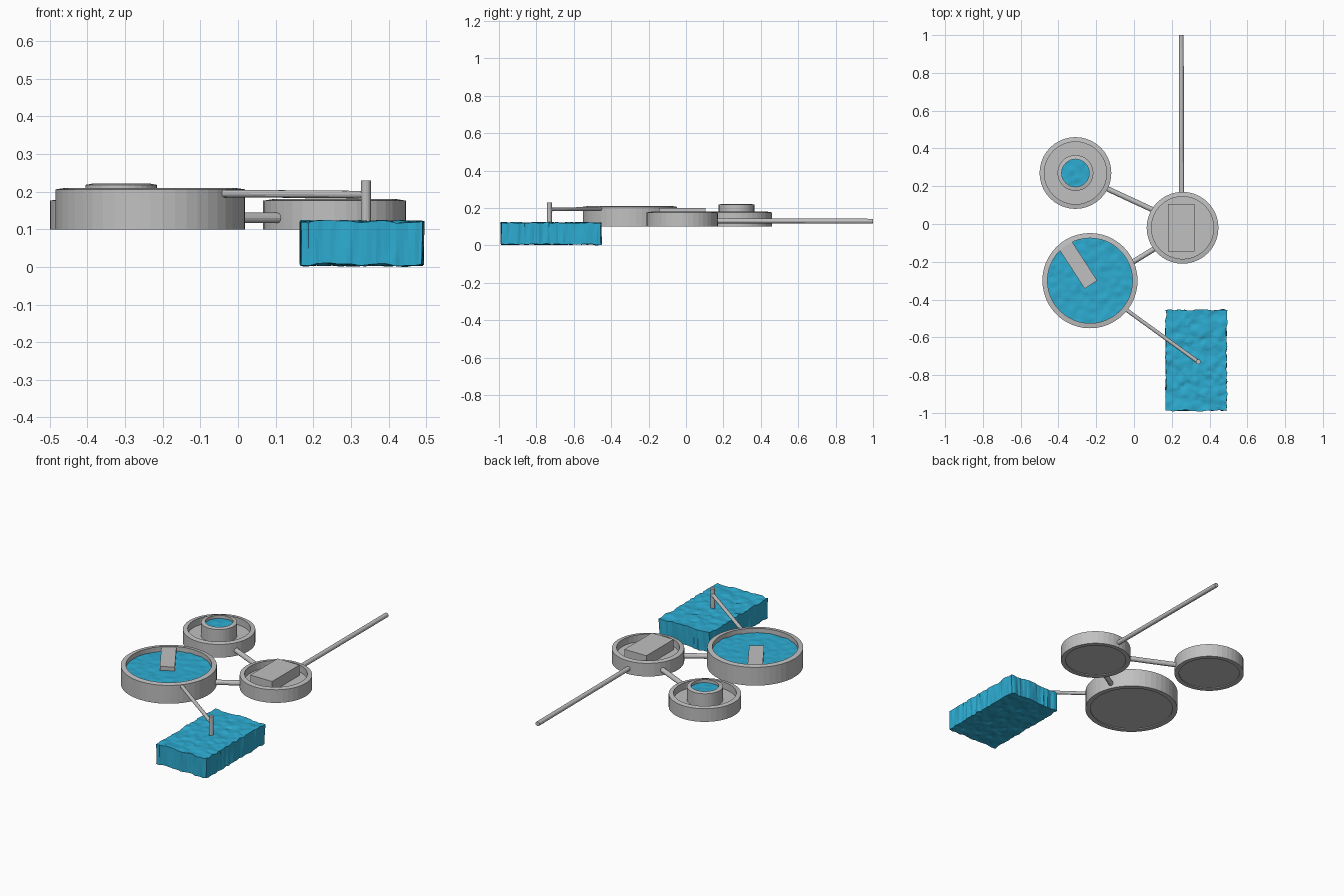
import bpy, bmesh, math
from mathutils import Vector, Matrix, noise

if "Cube" in bpy.data.objects:
    bpy.data.objects.remove(bpy.data.objects["Cube"])


def material(name, colour):
    m = bpy.data.materials.new(name)
    m.use_nodes = True
    m.diffuse_color = (*colour, 1)
    m.node_tree.nodes["Principled BSDF"].inputs["Base Color"].default_value = (*colour, 1)
    return m


CONCRETE = material("concrete grey", (0.53, 0.53, 0.53))
WATER = material("water blue", (0.026, 0.41, 0.64))


def finish(name, bm, mat):
    bmesh.ops.recalc_face_normals(bm, faces=bm.faces)
    mesh = bpy.data.meshes.new(name)
    bm.to_mesh(mesh)
    bm.free()
    mesh.materials.append(mat)
    ob = bpy.data.objects.new(name, mesh)
    bpy.context.collection.objects.link(ob)
    return ob


def tank(name, centre, outer, inner, base, floor, top, sides=40):
    """Open round tank turned from a wall and floor profile."""
    bm = bmesh.new()
    profile = [(0, floor), (inner, floor), (inner, top), (outer, top - 0.004),
               (outer, base), (inner, base), (inner, base + 0.005), (0, base + 0.005)]
    verts = [bm.verts.new((r, 0, z)) for r, z in profile]
    edges = [bm.edges.new(pair) for pair in zip(verts, verts[1:])]
    bmesh.ops.spin(bm, geom=verts + edges, cent=(0, 0, 0), axis=(0, 0, 1),
                   angle=math.tau, steps=sides, use_duplicate=False)
    bmesh.ops.remove_doubles(bm, verts=bm.verts, dist=1e-5)
    bmesh.ops.translate(bm, verts=bm.verts, vec=(*centre, 0))
    return finish(name, bm, CONCRETE)


def pipe(name, start, end, radius):
    a, b = Vector(start), Vector(end)
    turn = (b - a).to_track_quat("Z", "Y").to_matrix().to_4x4()
    bm = bmesh.new()
    bmesh.ops.create_cone(bm, cap_ends=True, segments=12, radius1=radius, radius2=radius,
                          depth=(b - a).length, matrix=Matrix.Translation((a + b) / 2) @ turn)
    return finish(name, bm, CONCRETE)


def block(name, centre, size, angle=0):
    bm = bmesh.new()
    bmesh.ops.create_cube(bm, size=1, matrix=Matrix.Translation(centre)
                          @ Matrix.Rotation(angle, 4, "Z") @ Matrix.Diagonal((*size, 1)))
    return finish(name, bm, CONCRETE)


def ripple(p):
    return noise.noise(Vector((p.x * 28, p.y * 28, 0.5)))


def pool(name, centre, radius, level, cells):
    """Rippled round water surface: a square grid rounded to a disc."""
    bm = bmesh.new()
    bmesh.ops.create_grid(bm, x_segments=cells, y_segments=cells, size=1)
    for v in bm.verts:
        x, y = v.co.x, v.co.y
        v.co = Vector((centre[0] + radius * x * math.sqrt(1 - y * y / 2),
                       centre[1] + radius * y * math.sqrt(1 - x * x / 2), level))
        v.co.z += 0.004 * ripple(v.co)
    return finish(name, bm, WATER)


# Three round tanks
aeration, settling, filter_pos = (-0.233, -0.3), (-0.31, 0.27), (0.257, -0.02)
tank("aeration_tank", aeration, 0.252, 0.225, 0.10, 0.13, 0.21, 48)
tank("settling_tank", settling, 0.19, 0.165, 0.10, 0.14, 0.18)
tank("settling_inner_ring", settling, 0.095, 0.073, 0.13, 0.15, 0.222, 32)
tank("filter_tank", filter_pos, 0.19, 0.165, 0.10, 0.14, 0.18)

# Water in the tanks
pool("aeration_water", aeration, 0.226, 0.183, 48)
pool("settling_water", settling, 0.074, 0.205, 20)

# Slab in the filter tank and plank over the aeration water
block("filter_slab", (0.25, -0.02, 0.168), (0.14, 0.25, 0.064))
block("aeration_plank", (-0.296, -0.216, 0.188), (0.079, 0.25, 0.036), math.radians(33))

# Pipes between the tanks, inlet and outlet
pipe("settling_pipe", (-0.16, 0.195, 0.13), (0.11, 0.07, 0.13), 0.014)
pipe("filter_pipe", (-0.02, -0.21, 0.13), (0.11, -0.13, 0.13), 0.014)
pipe("outlet_pipe", (0.252, 0.15, 0.131), (0.25, 1.0, 0.129), 0.013)
pipe("inlet_pipe", (-0.04, -0.455, 0.195), (0.34, -0.73, 0.192), 0.01)
pipe("inlet_riser", (0.34, -0.73, 0.06), (0.34, -0.73, 0.23), 0.013)

# Rough block of source water, with streaked sides and rippled top and bottom
bm = bmesh.new()
low, high = Vector((0.168, -0.988, 0.006)), Vector((0.49, -0.455, 0.12))
bmesh.ops.create_cube(bm, size=1, matrix=Matrix.Translation((low + high) / 2)
                      @ Matrix.Diagonal((*(high - low), 1)))
for axis, step in enumerate((0.0095, 0.0095, 0.02)):
    count = int((high[axis] - low[axis]) / step)
    for i in range(1, count):
        spot, normal = Vector(), Vector()
        spot[axis] = low[axis] + (high[axis] - low[axis]) * i / count
        normal[axis] = 1
        bmesh.ops.bisect_plane(bm, geom=bm.verts[:] + bm.edges[:] + bm.faces[:],
                               plane_co=spot, plane_no=normal)
for v in bm.verts:
    p = v.co.copy()
    streak = noise.noise_vector(Vector((p.x * 45, p.y * 45, p.z * 6)))
    v.co += Vector((streak.x * 0.007, streak.y * 0.007, ripple(p) * 0.007))
finish("source_water", bm, WATER)
